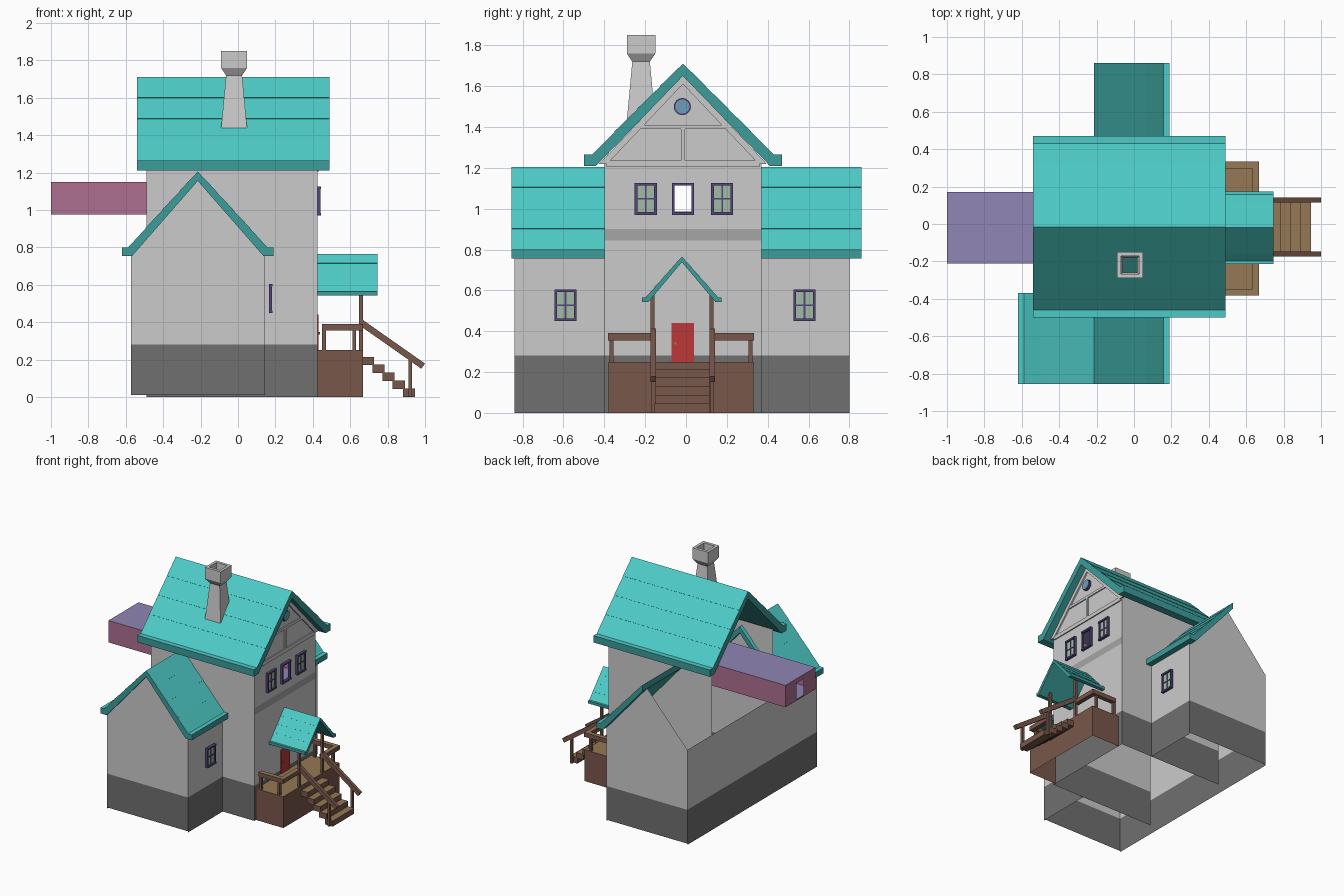
import bpy, bmesh, math
from mathutils import Vector, Matrix

if "Cube" in bpy.data.objects:
    bpy.data.objects.remove(bpy.data.objects["Cube"])

def mat(name, *c):
    m = bpy.data.materials.new(name)
    m.diffuse_color = (*c, 1)
    m.use_nodes = True
    m.node_tree.nodes["Principled BSDF"].inputs["Base Color"].default_value = m.diffuse_color
    return m

TEAL = mat("teal_shingle", .075, .6, .57)
TRIM = mat("dark_teal_trim", .045, .34, .33)
STONE = mat("dark_stone", .16, .16, .16)
BAND = mat("grey_band", .38, .38, .38)
WALL = mat("wall_grey", .52, .52, .52)
BROWN = mat("brown_wood", .19, .095, .07)
TAN = mat("tan_wood", .3, .19, .09)
RED = mat("red_paint", .5, .04, .04)
PURPLE = mat("purple_frame", .09, .06, .2)
GLASS = mat("green_glass", .36, .5, .38)
BLUE = mat("blue_glass", .15, .33, .5)
PINK = mat("pink_wall", .42, .16, .28)
LILAC = mat("lilac_roof", .28, .24, .46)

def finish(name, bm, m=None, top=None):
    """Turn a bmesh into an object; 'top' colours the upward faces."""
    if top:
        bm.normal_update()
        for f in bm.faces:
            f.material_index = int(f.normal.z > .3)
    me = bpy.data.meshes.new(name)
    bm.to_mesh(me)
    bm.free()
    ob = bpy.data.objects.new(name, me)
    bpy.context.collection.objects.link(ob)
    for k in (m, top):
        if k:
            me.materials.append(k)
    return ob

def boxes(name, items, m=None, top=None):
    """Each item is (x0, x1, y0, y1, z0, z1)."""
    bm = bmesh.new()
    for x0, x1, y0, y1, z0, z1 in items:
        M = Matrix.Translation(((x0 + x1) / 2, (y0 + y1) / 2, (z0 + z1) / 2)) @ \
            Matrix.Diagonal((x1 - x0, y1 - y0, z1 - z0, 1))
        bmesh.ops.create_cube(bm, size=1, matrix=M)
    return finish(name, bm, m, top)

def sheets(name, polys, m=None, centre=(0, 0, .6)):
    """Single-skin polygons turned to face away from the centre."""
    bm = bmesh.new()
    for p in polys:
        f = bm.faces.new([bm.verts.new(v) for v in p])
        f.normal_update()
        if f.normal.dot(f.calc_center_median() - Vector(centre)) < 0:
            f.normal_flip()
    return finish(name, bm, m)

def rect_x(x, y0, y1, z0, z1):
    return [(x, y0, z0), (x, y1, z0), (x, y1, z1), (x, y0, z1)]

def rect_y(y, x0, x1, z0, z1):
    return [(x0, y, z0), (x1, y, z0), (x1, y, z1), (x0, y, z1)]

def prism(bm, pts, lo, hi, place):
    """Extrude a 2D profile between lo and hi."""
    f = bm.faces.new([bm.verts.new(place(t, z, lo)) for t, z in pts])
    r = bmesh.ops.extrude_face_region(bm, geom=[f])
    d = Vector(place(0, 0, hi)) - Vector(place(0, 0, lo))
    bmesh.ops.translate(bm, vec=d, verts=[v for v in r["geom"] if isinstance(v, bmesh.types.BMVert)])

def roof(name, axis, c, lo, hi, w, peak, ez, eave, inner_w, inner_peak, sides=(1, -1), lap=.0025, n=4):
    """Lapped shingle slab with a boxed eave, one half per side."""
    end = (w - .04 * eave / .055, ez + eave)
    nrm = Vector((peak - end[1], end[0])).normalized() * lap
    pts = [(0, peak)]
    for i in range(1, n):
        f = i / n
        t, z = end[0] * f, peak + (end[1] - peak) * f
        pts += [(t + nrm.x, z + nrm.y), (t, z)]
    pts += [end, (w, ez + eave), (w, ez), (inner_w, ez), (0, inner_peak)]
    bm = bmesh.new()
    for s in sides:
        if axis == 'x':
            prism(bm, pts, lo, hi, lambda t, z, a: (a, c + s * t, z))
        else:
            prism(bm, pts, lo, hi, lambda t, z, a: (c + s * t, a, z))
    bmesh.ops.recalc_face_normals(bm, faces=bm.faces[:])
    return finish(name, bm, TRIM, TEAL)

# tower walls, open at the back and bottom
TY0, TY1, TC, TX0, TX1 = -.40, .37, -.015, -.49, .425
for nm, z0, z1, m in (("base", 0, .28, STONE), ("lower", .28, .9, WALL)):
    sheets("tower_" + nm, [rect_x(TX1, TY0, TY1, z0, min(z1, .845)), rect_y(TY0, TX0, TX1, z0, z1),
                           rect_y(TY1, TX0, TX1, z0, z1)], m)
sheets("tower_band", [rect_x(TX1, TY0, TY1, .845, .9)], BAND)
WY0, WY1, WZ0, WZ1 = -.06, .03, .985, 1.115
sheets("tower_upper", [
    rect_y(TY0, TX0, TX1, .9, 1.245), rect_y(TY1, TX0, TX1, .9, 1.245),
    rect_x(TX1, TY0, TY1, .9, WZ0), rect_x(TX1, TY0, WY0, WZ0, WZ1),
    rect_x(TX1, WY1, TY1, WZ0, WZ1), rect_x(TX1, TY0, TY1, WZ1, 1.21),
    [(TX1, TY0, 1.21), (TX1, TY1, 1.21), (TX1, TY1, 1.245), (TX1, TC, 1.655), (TX1, TY0, 1.245)]], WALL)

# cross wing walls
GX0, GX1, GC, GY0, GY1 = -.572, .145, -.215, -.84, .80
for nm, z0, z1, m in (("base", 0, .28, STONE), ("wall", .28, .76, WALL)):
    zg = max(z0, .01)
    sheets("wing_" + nm, [rect_x(GX0, GY0, GY1, z0, z1), rect_x(GX1, GY0, TY0, z0, z1),
                          rect_x(GX1, TY1, GY1, z0, z1), rect_y(GY0, GX0, GX1, zg, z1),
                          rect_y(GY1, GX0, GX1, zg, z1)], m, (-.2, 0, .5))
sheets("wing_gables", [[(GX0, y, .76), (GX1, y, .76), (GC, y, 1.16)] for y in (GY0, GY1)], WALL)

# roofs
roof("main_roof", 'x', TC, -.54, .49, .485, 1.71, 1.21, .055, .425, 1.65)
roof("front_wing_roof", 'y', GC, -.855, -.37, .405, 1.205, .755, .045, .35, 1.155)
roof("back_wing_roof", 'y', GC, .37, .86, .405, 1.205, .755, .045, .35, 1.155, sides=(1,))
roof("porch_roof", 'x', -.02, .42, .745, .195, .765, .542, .022, .165, .738, lap=.0015)

# gable timbers
boxes("gable_beams", [(TX1, .434, -.39, .36, 1.205, 1.235), (TX1, .434, -.235, .21, 1.39, 1.41),
                      (TX1, .434, -.025, -.005, 1.235, 1.39)], WALL)
bm = bmesh.new()
for s in (1, -1):
    prism(bm, [(0, 1.655), (.41, 1.22), (.37, 1.22), (0, 1.61)], TX1, .436,
          lambda t, z, a: (a, TC + s * t, z))
bmesh.ops.recalc_face_normals(bm, faces=bm.faces[:])
finish("gable_bargeboards", bm, WALL)

# round window
for nm, r, d, m in (("round_window_frame", .042, .015, PURPLE), ("round_window_glass", .035, .02, BLUE)):
    bm = bmesh.new()
    bmesh.ops.create_cone(bm, cap_ends=True, segments=16, radius1=r, radius2=r, depth=d,
                          matrix=Matrix.Translation((TX1 + d / 2, -.018, 1.5)) @ Matrix.Rotation(math.pi / 2, 4, 'Y'))
    finish(nm, bm, m)

# square windows
def window(name, x, y, z, glazed=True):
    w, h, t, d = .054, .078, .013, .016
    bars = [(x, x + d, y - w, y - w + t, z - h, z + h), (x, x + d, y + w - t, y + w, z - h, z + h),
            (x, x + d + .004, y - w, y + w, z + h - t, z + h), (x, x + d + .004, y - w, y + w, z - h, z - h + t)]
    if glazed:
        bars += [(x, x + .012, y - .004, y + .004, z - h, z + h), (x, x + .012, y - w, y + w, z - .004, z + .004)]
        boxes(name + "_glass", [(x, x + .008, y - w + t, y + w - t, z - h + t, z + h - t)], GLASS)
    boxes(name + "_frame", bars, PURPLE)

window("left_window", TX1, -.197, 1.048)
window("middle_window", TX1, -.015, 1.048, False)
window("right_window", TX1, .177, 1.048)
window("front_wing_window", .165, -.59, .527)
window("back_wing_window", .165, .58, .527)

# long passage running from the middle window out of the back
PX0, PX1, PY0, PY1, PZ0, PZ1 = -1, .42, -.21, .17, .975, 1.15
sheets("passage_walls", [rect_y(PY0, PX0, PX1, PZ0, PZ1), rect_y(PY1, PX0, PX1, PZ0, PZ1),
                         rect_x(PX0, PY0, WY0, PZ0, PZ1), rect_x(PX0, WY1, PY1, PZ0, PZ1),
                         rect_x(PX0, WY0, WY1, WZ1, PZ1), rect_x(PX0, WY0, WY1, PZ0, WZ0)],
       PINK, (-.3, -.02, 1.06))
sheets("passage_roof_and_floor", [[(PX0, PY0, z), (PX1, PY0, z), (PX1, PY1, z), (PX0, PY1, z)]
                                  for z in (PZ0, PZ1)], LILAC, (-.3, -.02, 1.06))

# hollow square chimney
bm = bmesh.new()
rings = []
for h, z in ((.071, 1.42), (.043, 1.72), (.07, 1.76), (.07, 1.85), (.048, 1.85), (.048, 1.76), (.038, 1.72), (.06, 1.42)):
    rings.append([bm.verts.new((-.021 + h * a, -.22 + h * b, z)) for a, b in ((-1, -1), (1, -1), (1, 1), (-1, 1))])
for a, b in zip(rings, rings[1:]):
    for i in range(4):
        bm.faces.new((a[i], a[(i + 1) % 4], b[(i + 1) % 4], b[i]))
finish("chimney", bm, WALL)

# porch platform, open underneath
sheets("porch_sides", [rect_x(.668, -.38, .33, 0, .25), rect_y(-.38, TX1, .668, 0, .25),
                       rect_y(.33, TX1, .668, 0, .25)], BROWN, (.5, 0, .1))
boxes("porch_deck", [(TX1, .666, -.378, .328, .238, .25)], TAN)

# door
boxes("door", [(TX1, .431, -.07, .04, .25, .44)], RED)
boxes("door_knob", [(.431, .438, -.056, -.046, .335, .347)], TAN)

# porch railings and roof posts
rails, posts = [], []
for outer, inner, s in ((-.383, -.165, 1), (.333, .125, -1)):
    a, b = sorted((outer, outer + s * .035))
    rails.append((.45, .668, a, b, .355, .39))
    a, b = sorted((outer, inner))
    rails.append((.633, .668, a, b, .355, .39))
    py = outer + s * .018
    posts += [(x - .01, x + .01, py - .01, py + .01, .25, .36) for x in (.46, .622)]
    posts.append((.648, .668, inner - .01, inner + .01, .25, .585))
boxes("porch_handrails", rails, BROWN, TAN)
boxes("porch_posts", posts, BROWN)

# stairs
boxes("stair_treads", [(.665 + .054 * i, .727 + .055 * i, -.155, .115, .17 - .0425 * i, .215 - .0425 * i)
                       for i in range(5)], BROWN, TAN)
bm = bmesh.new()
p, q = Vector((.655, 0, .4)), Vector((.99, 0, .165))
for y in (-.16, .128):
    M = Matrix.Translation((p + q) / 2 + Vector((0, y, 0))) @ \
        Matrix.Rotation(math.atan2(p.z - q.z, q.x - p.x), 4, 'Y') @ Matrix.Diagonal(((q - p).length, .026, .034, 1))
    bmesh.ops.create_cube(bm, size=1, matrix=M)
finish("stair_handrails", bm, BROWN)
boxes("stair_posts", [(.912, .93, y - .01, y + .01, 0, .21) for y in (-.16, .128)], BROWN)
